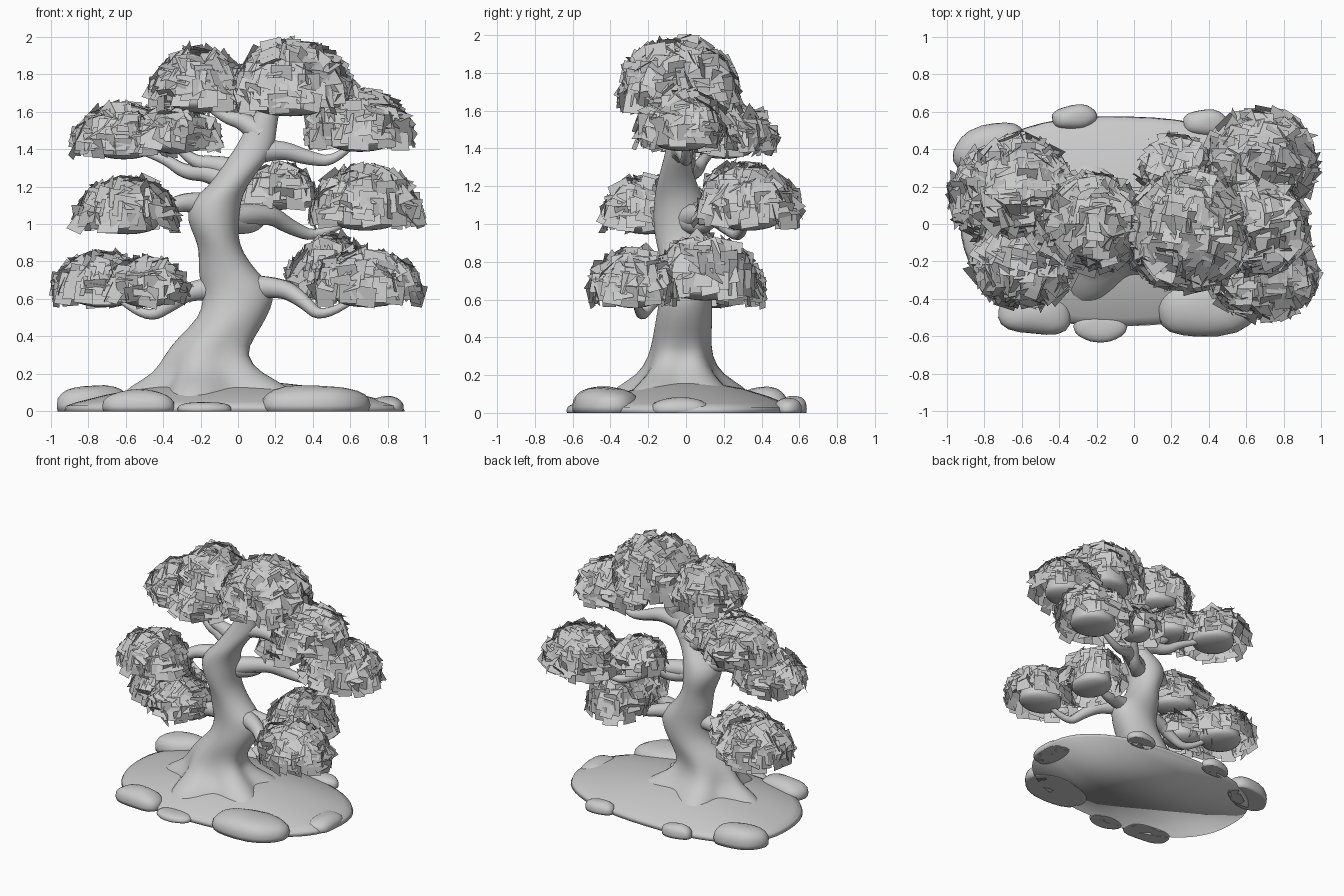
import bpy, bmesh, math, random
from mathutils import Vector, Matrix

random.seed(4)
grey = bpy.data.materials.new("plain_grey")
grey.diffuse_color = (0.59, 0.59, 0.59, 1)


def finish(name, bm, smooth=True):
    me = bpy.data.meshes.new(name)
    bm.to_mesh(me)
    bm.free()
    ob = bpy.data.objects.new(name, me)
    bpy.context.collection.objects.link(ob)
    me.materials.append(grey)
    for p in me.polygons:
        p.use_smooth = smooth
    return ob


def bridge(bm, rings):
    for a, b in zip(rings, rings[1:]):
        n = len(a)
        for i in range(n):
            bm.faces.new((a[i], a[(i + 1) % n], b[(i + 1) % n], b[i]))


# Ground mound: rounded, flat underneath, with a superellipse outline
bm = bmesh.new()
rings = []
for f, z in ((1, 0), (0.985, 0.03), (0.92, 0.05), (0.75, 0.088), (0.5, 0.13), (0.25, 0.155), (0.06, 0.165)):
    ring = []
    for i in range(56):
        t = math.tau * i / 56
        c, s = math.cos(t), math.sin(t)
        w = 1 + 0.02 * math.sin(3 * t + 1)
        x = math.copysign(abs(c) ** 0.85, c) * 0.91 * f * w
        y = math.copysign(abs(s) ** 0.85, s) * 0.56 * f * w
        ring.append(bm.verts.new((x - 0.035, y + 0.02, z)))
    rings.append(ring)
bridge(bm, rings)
bm.faces.new(rings[-1])
bm.faces.new(rings[0][::-1])
finish("ground_mound", bm)

# Rocks around the rim: x, y, half width, half depth, height, turn
ROCKS = [(-0.77, 0.41, 0.2, 0.12, 0.14, 0.35), (-0.32, 0.57, 0.12, 0.065, 0.09, 0.1),
         (0.38, 0.54, 0.12, 0.07, 0.08, 0), (-0.53, -0.48, 0.2, 0.11, 0.115, -0.1),
         (-0.18, -0.55, 0.14, 0.08, 0.05, 0), (0.41, -0.43, 0.29, 0.17, 0.14, 0.17),
         (0.79, -0.03, 0.1, 0.16, 0.08, 0)]
for x, y, w, d, h, turn in ROCKS:
    bm = bmesh.new()
    bmesh.ops.create_icosphere(bm, subdivisions=3, radius=1)
    for v in bm.verts:
        # boxy rounding with slight lumps, flattened underneath
        p = Vector([math.copysign(abs(k) ** 0.85, k) for k in v.co])
        p *= 1 + 0.05 * math.sin(4 * p.x + 9 * x) * math.cos(3 * p.y + y)
        v.co = (p.x * w, p.y * d, max(0, h * (0.22 + 0.78 * p.z)))
    bmesh.ops.transform(bm, matrix=Matrix.Translation((x, y, 0)) @ Matrix.Rotation(turn, 4, 'Z'), verts=bm.verts)
    finish("rock", bm)

# Trunk: stacked ovals (z, x centre, y centre, half width, half depth, root lobes)
TRUNK = [(0.05, -0.12, -0.03, 0.46, 0.36, 0.22), (0.14, -0.12, -0.03, 0.39, 0.31, 0.2),
         (0.2, -0.14, -0.03, 0.28, 0.21, 0.12), (0.3, -0.17, -0.03, 0.215, 0.165, 0.05),
         (0.4, -0.11, -0.02, 0.205, 0.155, 0.02), (0.5, -0.025, -0.01, 0.18, 0.15, 0),
         (0.6, 0.005, 0, 0.19, 0.14, 0), (0.67, -0.005, 0, 0.19, 0.135, 0),
         (0.75, -0.06, 0, 0.155, 0.13, 0), (0.85, -0.09, -0.01, 0.115, 0.135, 0),
         (0.93, -0.115, -0.02, 0.115, 0.145, 0), (1.02, -0.135, -0.02, 0.14, 0.155, 0),
         (1.12, -0.125, -0.03, 0.14, 0.14, 0), (1.2, -0.055, -0.05, 0.1, 0.11, 0),
         (1.3, 0.015, -0.05, 0.105, 0.08, 0), (1.4, 0.09, -0.04, 0.105, 0.065, 0),
         (1.5, 0.12, -0.03, 0.085, 0.06, 0), (1.6, 0.16, -0.03, 0.06, 0.055, 0),
         (1.72, 0.2, -0.03, 0.045, 0.045, 0)]
bm = bmesh.new()
rings = []
for z, cx, cy, w, d, lobe in TRUNK:
    ring = []
    for i in range(30):
        t = math.tau * i / 30
        k = 1 + lobe * math.cos(5 * (t - math.pi))
        ring.append(bm.verts.new((cx + w * k * math.cos(t), cy + d * k * math.sin(t), z)))
    rings.append(ring)
bridge(bm, rings)
bm.faces.new(rings[-1])
trunk = finish("trunk", bm)
sub = trunk.modifiers.new("round", 'SUBSURF')
sub.levels = sub.render_levels = 1

# Branches: tapered curves from the trunk to each leaf pad
BRANCHES = [
    [(-0.08, 0, 0.66), (-0.26, 0, 0.65), (-0.34, 0, 0.58), (-0.5, 0.03, 0.48), (-0.68, 0.1, 0.64)],
    [(0.05, 0, 0.66), (0.22, -0.08, 0.67), (0.34, -0.18, 0.6), (0.46, -0.25, 0.48), (0.68, -0.27, 0.64)],
    [(0.05, 0, 0.67), (0.2, 0.03, 0.66), (0.35, 0.09, 0.62), (0.5, 0.1, 0.7)],
    [(-0.14, 0, 1.1), (-0.29, -0.06, 1.13), (-0.4, -0.12, 1.06), (-0.6, -0.2, 1.04)],
    [(-0.06, 0, 1.02), (0.06, 0.08, 0.98), (0.15, 0.18, 1.06), (0.23, 0.28, 1.13)],
    [(-0.06, 0, 1.03), (0.15, 0.12, 1.07), (0.28, 0.22, 0.98), (0.44, 0.3, 0.92), (0.68, 0.33, 1.07)],
    [(0.06, -0.03, 1.37), (0.2, -0.02, 1.41), (0.38, 0, 1.35), (0.52, 0, 1.33), (0.65, 0, 1.46)],
    [(0, -0.04, 1.2), (-0.14, 0, 1.28), (-0.28, 0.05, 1.27), (-0.4, 0.1, 1.36), (-0.62, 0.19, 1.42)],
    [(0.02, -0.03, 1.28), (-0.12, 0, 1.32), (-0.25, 0.02, 1.33), (-0.36, 0.03, 1.45)],
    [(0.12, -0.03, 1.48), (0.04, -0.02, 1.55), (-0.08, 0, 1.57), (-0.2, 0.01, 1.66)]]
for pts in BRANCHES:
    cu = bpy.data.curves.new("branch", 'CURVE')
    cu.dimensions = '3D'
    cu.bevel_depth = 1
    cu.bevel_resolution = 3
    cu.resolution_u = 6
    cu.use_fill_caps = True
    sp = cu.splines.new('NURBS')
    sp.points.add(len(pts) - 1)
    for i, p in enumerate(pts):
        sp.points[i].co = (*p, 1)
        sp.points[i].radius = 0.066 * (1 - i / len(pts)) ** 1.2 + 0.004
    sp.order_u = 3
    sp.use_endpoint_u = True
    cu.materials.append(grey)
    ob = bpy.data.objects.new("branch", cu)
    bpy.context.collection.objects.link(ob)
    bpy.ops.object.select_all(action='DESELECT')
    ob.select_set(True)
    bpy.context.view_layer.objects.active = ob
    bpy.ops.object.convert(target='MESH')

# Leaf pads: x, y, bottom, top, radius in x, radius in y
PADS = [(0.28, -0.04, 1.56, 1.985, 0.325, 0.31), (-0.21, 0.01, 1.58, 1.94, 0.25, 0.25),
        (0.65, -0.02, 1.37, 1.72, 0.275, 0.235), (0.68, 0.33, 0.95, 1.31, 0.285, 0.265),
        (0.22, 0.28, 1.06, 1.325, 0.185, 0.18), (0.69, -0.28, 0.54, 0.87, 0.28, 0.225),
        (0.5, 0.1, 0.58, 0.94, 0.225, 0.265), (-0.59, -0.21, 0.93, 1.25, 0.265, 0.225),
        (-0.72, 0.15, 0.54, 0.855, 0.255, 0.255), (-0.49, -0.03, 0.54, 0.82, 0.215, 0.215),
        (-0.61, 0.2, 1.33, 1.65, 0.255, 0.26), (-0.33, 0.04, 1.36, 1.62, 0.23, 0.225)]
for x, y, zb, zt, rx, ry in PADS:
    # smooth lens-shaped core inside the shell of leaves
    base, h = zb + 0.07, zt - zb - 0.09
    bm = bmesh.new()
    bmesh.ops.create_uvsphere(bm, u_segments=24, v_segments=12, radius=1)
    for v in bm.verts:
        v.co = (x + v.co.x * rx * 0.62, y + v.co.y * ry * 0.62,
                base + v.co.z * (h * 0.72 if v.co.z > 0 else 0.055))
    finish("pad_core", bm)
    # square leaf cards over the dome, lined up in a loose lattice
    bm = bmesh.new()
    n = int(2000 * rx * ry)
    spin = random.uniform(-0.3, 0.3)
    for i in range(n):
        s = 1 - (i + 0.5) / n
        a = i * 2.39996
        c = (1 - s ** 2.3) ** 0.5
        p = Vector((x + rx * c * math.cos(a), y + ry * c * math.sin(a), base + h * s))
        nor = Vector((c * math.cos(a) / rx, c * math.sin(a) / ry, s / h)).normalized()
        axis = Vector((math.sin(spin), -math.cos(spin), 0)) if nor.z > 0.7 else Vector((0, 0, -1))
        down = (axis - nor * nor.dot(axis)).normalized()
        frame = Matrix((nor.cross(down) * -1, down, -nor)).transposed()
        turn = Matrix.Rotation(random.gauss(0, 0.08), 3, 'Z') @ \
            Matrix.Rotation(random.gauss(0, 0.33), 3, 'X') @ Matrix.Rotation(random.gauss(0, 0.33), 3, 'Y')
        m = frame @ turn
        e = random.uniform(0.046, 0.06)
        bm.faces.new([bm.verts.new(p + m @ Vector((e * u, e * v, 0)))
                      for u, v in ((-1, -1), (-1, 1), (1, 1), (1, -1))])
    finish("leaf_cards", bm, False)
